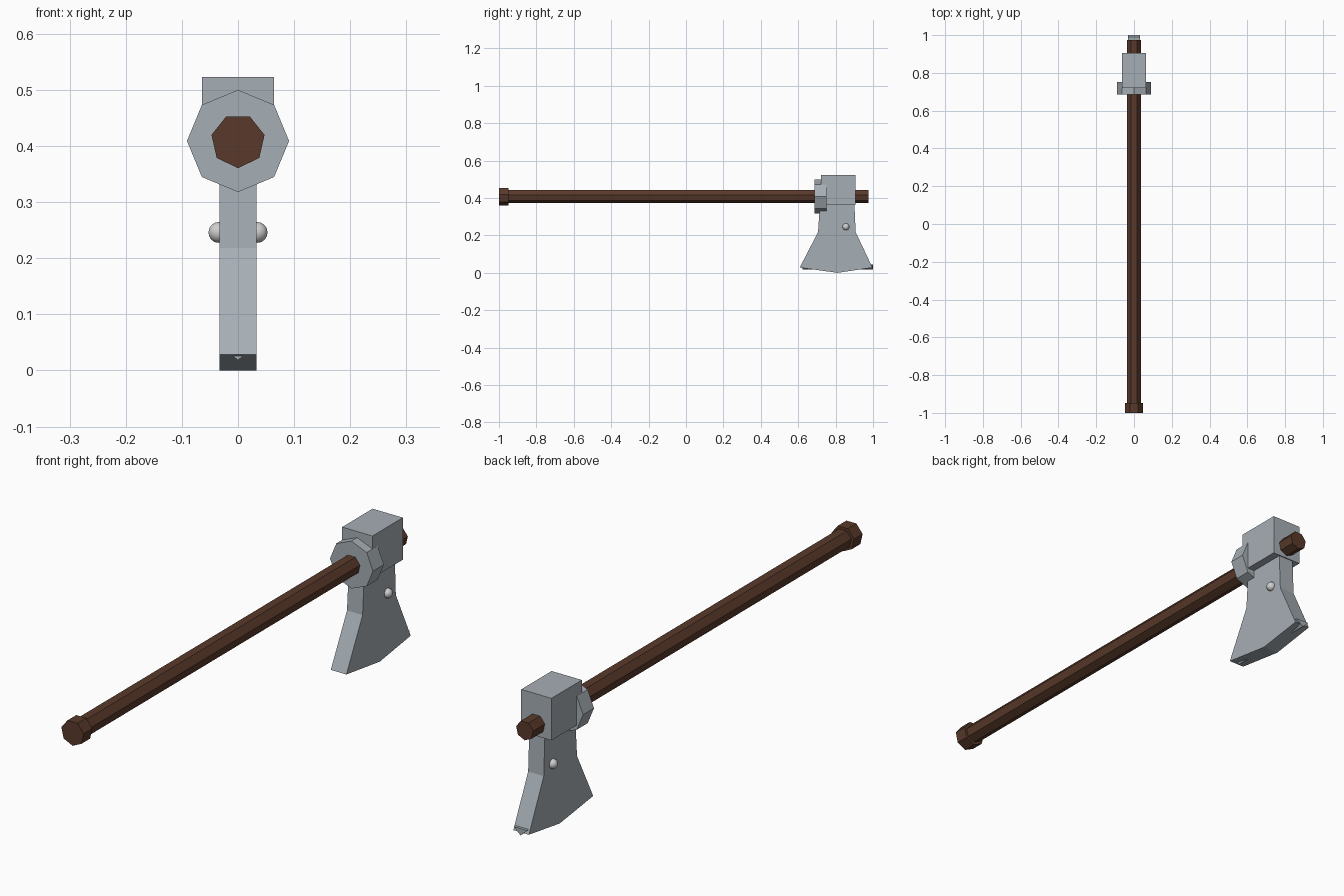
import bpy, bmesh, math
from mathutils import Vector

if "Cube" in bpy.data.objects:
    bpy.data.objects.remove(bpy.data.objects["Cube"], do_unlink=True)

AXIS_Z = 0.409  # height of the handle's centre line


def material(name, rgb):
    m = bpy.data.materials.new(name)
    m.use_nodes = True
    m.diffuse_color = (*rgb, 1)
    m.node_tree.nodes["Principled BSDF"].inputs["Base Color"].default_value = (*rgb, 1)
    return m


wood = material("dark_wood", (0.10, 0.042, 0.024))
steel = material("steel", (0.38, 0.425, 0.46))
polished = material("polished_rivet", (0.62, 0.62, 0.62))


def extrude(name, profile, depth, mat):
    """Extrude a closed profile of 3D points along the depth vector."""
    bm = bmesh.new()
    face = bm.faces.new([bm.verts.new(p) for p in profile])
    moved = bmesh.ops.extrude_face_region(bm, geom=[face], use_keep_orig=True)
    verts = [v for v in moved["geom"] if isinstance(v, bmesh.types.BMVert)]
    bmesh.ops.translate(bm, verts=verts, vec=Vector(depth))
    bmesh.ops.recalc_face_normals(bm, faces=bm.faces)
    mesh = bpy.data.meshes.new(name)
    bm.to_mesh(mesh)
    bm.free()
    mesh.materials.append(mat)
    obj = bpy.data.objects.new(name, mesh)
    bpy.context.collection.objects.link(obj)
    return obj


def rod(name, sides, radius, y0, y1, mat):
    """Regular prism along y with one corner pointing down."""
    turns = [2 * math.pi * i / sides for i in range(sides)]
    ring = [(radius * math.sin(a), y0, AXIS_Z - radius * math.cos(a)) for a in turns]
    return extrude(name, ring, (0, y1 - y0, 0), mat)


# Handle with its pommel, and the collar in front of the head
rod("handle", 7, 0.037, -0.98, 0.975, wood)
rod("pommel", 7, 0.0485, -1.0, -0.948, wood)
rod("collar", 8, 0.091, 0.686, 0.752, steel)

# Head block around the handle
block = [(-0.064, 0.721, 0.362), (0.064, 0.721, 0.362),
         (0.064, 0.721, 0.523), (-0.064, 0.721, 0.523)]
extrude("head_block", block, (0, 0.184, 0), steel)

# Flared blade, outlined from the side
half = 0.033
outline = [(0.717, 0.38), (0.706, 0.218), (0.608, 0.028),
           (0.81, 0.0), (0.997, 0.028), (0.907, 0.218), (0.9, 0.38)]
extrude("blade", [(-half, y, z) for y, z in outline], (2 * half, 0, 0), steel)

# Small wedge set into the cutting edge
wedge = [(-0.028, 0.622, 0.044), (0, 0.622, 0.018), (0.028, 0.622, 0.044)]
extrude("cutting_wedge", wedge, (0, 0.378, 0), steel)

# Rivets on both cheeks
for side, x in (("left", 1), ("right", -1)):
    bpy.ops.mesh.primitive_uv_sphere_add(segments=10, ring_count=8, radius=0.0185,
                                         location=(x * 0.035, 0.855, 0.246))
    rivet = bpy.context.object
    rivet.name = side + "_rivet"
    rivet.data.materials.append(polished)
    bpy.ops.object.shade_smooth()
